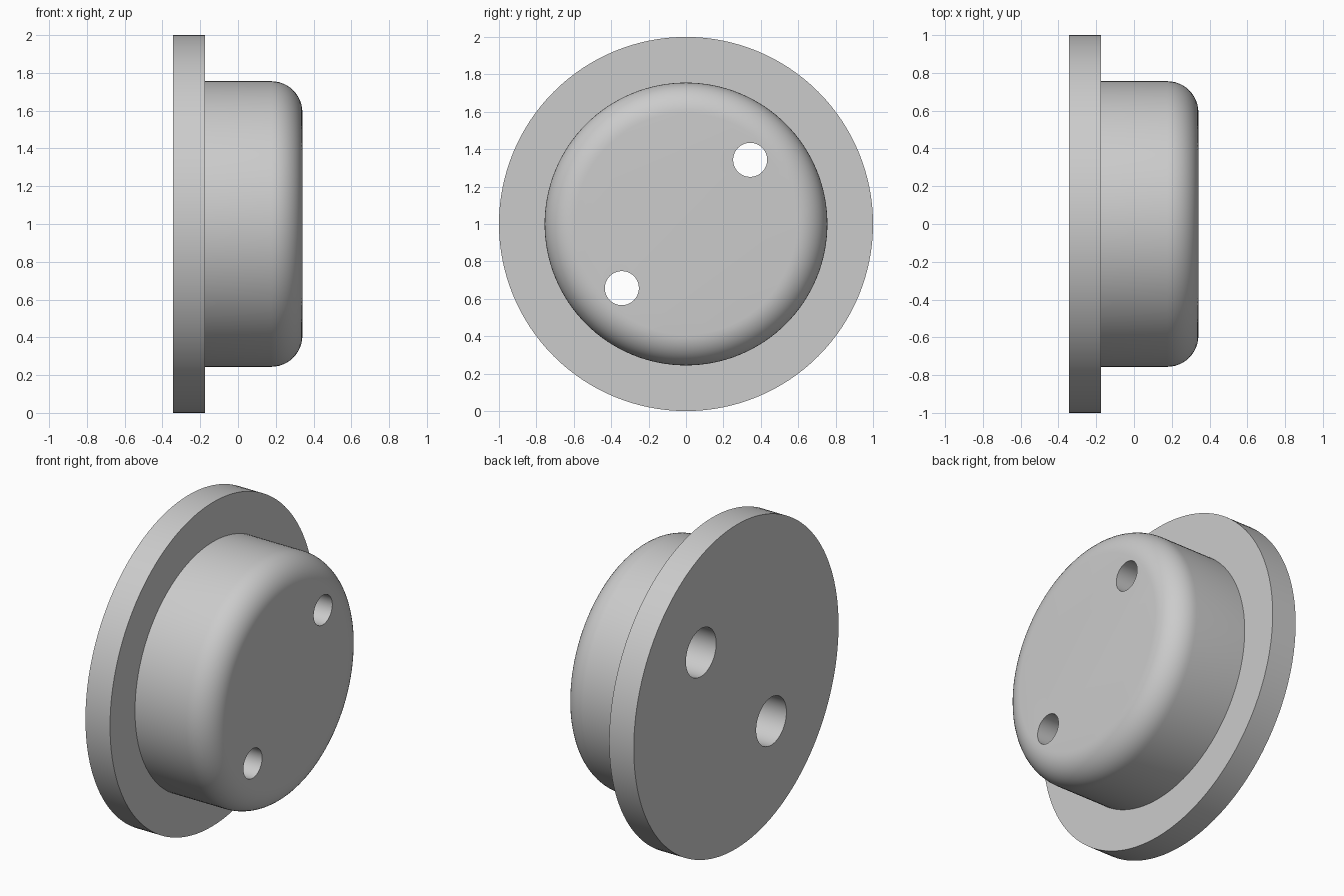
import bpy, math
from mathutils import Vector

cube = bpy.data.objects.get("Cube")
if cube:
    bpy.data.objects.remove(cube, do_unlink=True)

grey = bpy.data.materials.new("light_grey")
grey.use_nodes = True
grey.diffuse_color = (0.6, 0.6, 0.6, 1)
grey.node_tree.nodes["Principled BSDF"].inputs["Base Color"].default_value = (0.6, 0.6, 0.6, 1)


def turned(name, profile, centre, sides):
    """Solid of revolution about the x axis from (x, radius) points, with flat end caps."""
    verts = []
    for x, r in profile:
        for i in range(sides):
            a = math.tau * i / sides
            verts.append(Vector((x, r * math.cos(a), r * math.sin(a))) + Vector(centre))
    faces = []
    for k in range(len(profile) - 1):
        for i in range(sides):
            j = (i + 1) % sides
            a, b = k * sides, (k + 1) * sides
            faces.append((a + i, a + j, b + j, b + i))
    last = (len(profile) - 1) * sides
    faces.append(tuple(reversed(range(sides))))
    faces.append(tuple(range(last, last + sides)))
    # point every face outwards
    faces = [tuple(reversed(f)) for f in faces]
    mesh = bpy.data.meshes.new(name)
    mesh.from_pydata(verts, [], faces)
    mesh.materials.append(grey)
    obj = bpy.data.objects.new(name, mesh)
    bpy.context.collection.objects.link(obj)
    bpy.context.view_layer.objects.active = obj
    bpy.ops.object.select_all(action="DESELECT")
    obj.select_set(True)
    bpy.ops.object.mode_set(mode="EDIT")
    bpy.ops.mesh.select_all(action="SELECT")
    bpy.ops.mesh.normals_make_consistent(inside=False)
    bpy.ops.object.mode_set(mode="OBJECT")
    return obj


# Flange and boss with a rounded rim
BACK, STEP, FRONT = -0.343, -0.175, 0.341
BOSS, FILLET = 0.756, 0.165
profile = [(BACK, 1), (STEP, 1), (STEP, BOSS)]
for i in range(13):
    a = math.pi / 2 * i / 12
    profile.append((FRONT - FILLET + FILLET * math.sin(a),
                    BOSS - FILLET + FILLET * math.cos(a)))
body = turned("flanged_plug", profile, (0, 0, 1), 128)

# Two diagonal screw holes, wide from the back and narrow at the front
LEDGE, WIDE, NARROW = 0.05, 0.148, 0.091
for side in (-1, 1):
    hole = [(BACK - 0.1, WIDE), (LEDGE, WIDE), (LEDGE, NARROW), (FRONT + 0.1, NARROW)]
    cutter = turned("hole_cutter", hole, (0, side * 0.343, 1 + side * 0.343), 48)
    cutter.hide_render = True
    cut = body.modifiers.new("screw_hole", "BOOLEAN")
    cut.operation, cut.solver, cut.object = "DIFFERENCE", "EXACT", cutter
    bpy.context.view_layer.objects.active = body
    bpy.ops.object.modifier_apply(modifier=cut.name)
    bpy.data.objects.remove(cutter, do_unlink=True)

# Smooth curved walls, crisp edges
bpy.ops.object.select_all(action="DESELECT")
body.select_set(True)
bpy.context.view_layer.objects.active = body
bpy.ops.object.shade_smooth_by_angle(angle=math.radians(30))
